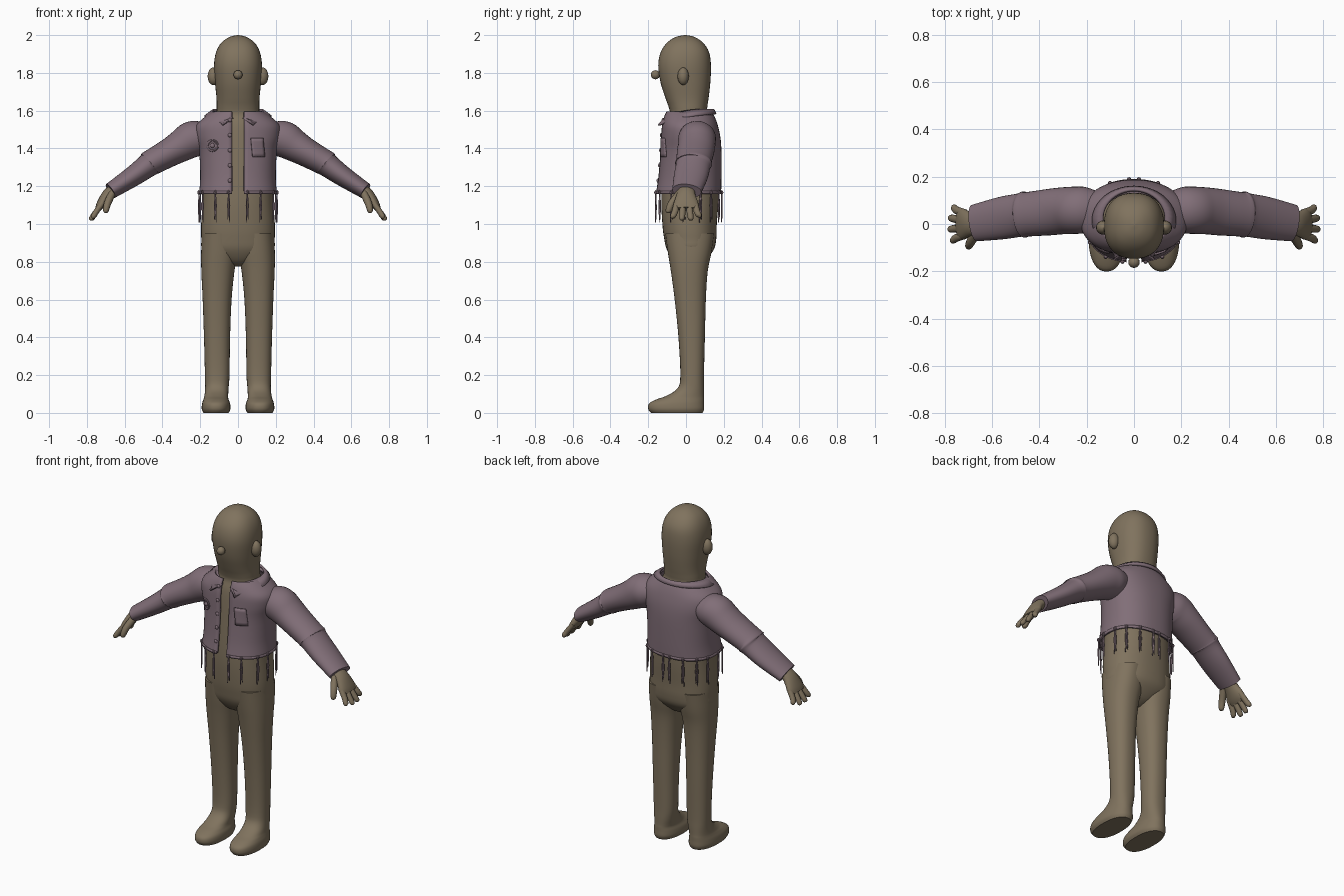
import bpy, math
from mathutils import Vector

if "Cube" in bpy.data.objects:
    bpy.data.objects.remove(bpy.data.objects["Cube"])

N = 2.3  # roundness of the body cross-sections


def material(name, rgb):
    m = bpy.data.materials.new(name)
    m.diffuse_color = (*rgb, 1)
    m.use_nodes = True
    m.node_tree.nodes["Principled BSDF"].inputs["Base Color"].default_value = m.diffuse_color
    return m


SKIN = material("olive_brown", (0.216, 0.171, 0.112))
CLOTH = material("dusty_mauve", (0.22, 0.157, 0.187))


def make(name, verts, faces, mat, mirror=False, solid=0):
    me = bpy.data.meshes.new(name)
    me.from_pydata([tuple(v) for v in verts], [], faces)
    me.materials.append(mat)
    me.shade_smooth()
    me.set_sharp_from_angle(angle=math.radians(40))
    ob = bpy.data.objects.new(name, me)
    bpy.context.collection.objects.link(ob)
    if solid:
        s = ob.modifiers.new("thickness", 'SOLIDIFY')
        s.thickness, s.offset = solid, -1
    if mirror:
        ob.modifiers.new("mirror", 'MIRROR')
    return ob


def smooth(rows, k=4):
    """Catmull-Rom interpolation through rows of numbers."""
    out = []
    for i in range(len(rows) - 1):
        p = [rows[max(0, min(len(rows) - 1, i + d))] for d in (-1, 0, 1, 2)]
        for s in range(k):
            t = s / k
            out.append([0.5 * (2 * b + (c - a) * t + (2 * a - 5 * b + 4 * c - d) * t * t
                               + (3 * b - a - 3 * c + d) * t ** 3) for a, b, c, d in zip(*p)])
    return out + [list(rows[-1])]


def power(v):
    return math.copysign(abs(v) ** (2 / N), v)


def skin_rings(rings, closed=True):
    n = len(rings[0])
    verts = [v for r in rings for v in r]
    faces = []
    for j in range(len(rings) - 1):
        for i in range(n if closed else n - 1):
            a, b = j * n + i, j * n + (i + 1) % n
            faces.append((a, b, b + n, a + n))
    if closed:
        faces += [tuple(reversed(range(n))), tuple(range(len(verts) - n, len(verts)))]
    return verts, faces


def ring(z, x0, x1, y0, y1, gap=0, n=40):
    """Rounded horizontal ring starting at the front, with an optional front gap."""
    rx, ry, cx, cy = (x1 - x0) / 2, (y1 - y0) / 2, (x0 + x1) / 2, (y0 + y1) / 2
    t0 = math.asin((gap / rx) ** (N / 2)) if gap else 0
    pts = []
    for i in range(n):
        t = t0 + (2 * math.pi - 2 * t0) * i / (n - 1 if gap else n)
        pts.append((cx + rx * power(math.sin(t)), cy - ry * power(math.cos(t)), z))
    return pts


def tube(name, rows, mat, mirror=False, n=24, k=4):
    """Limb along a path; each row is x, y, z, width radius, thickness radius."""
    rows = smooth(rows, k)
    rings = []
    for i, r in enumerate(rows):
        w = (Vector(rows[min(i + 1, len(rows) - 1)][:3]) - Vector(rows[max(i - 1, 0)][:3])).normalized()
        u = Vector((0, 1, 0))
        u = (u - w * u.dot(w)).normalized()
        v = w.cross(u)
        rings.append([Vector(r[:3]) + u * r[3] * math.cos(a) + v * r[4] * math.sin(a)
                      for a in (2 * math.pi * j / n for j in range(n))])
    return make(name, *skin_rings(rings), mat, mirror)


def ball(name, loc, size, mat, mirror=False, n=16):
    rings = []
    for j in range(n // 2 + 1):
        a = math.pi * min(max(j / (n // 2), 0.01), 0.99)
        rings.append([(loc[0] + size[0] * math.sin(a) * math.cos(b), loc[1] + size[1] * math.sin(a) * math.sin(b),
                       loc[2] - size[2] * math.cos(a)) for b in (2 * math.pi * i / n for i in range(n))])
    return make(name, *skin_rings(rings), mat, mirror)


# Torso, neck and head: z, half width, front y, back y
body = [(.775, .02, -.01, .04), (.80, .09, -.06, .09), (.86, .185, -.10, .145), (.92, .194, -.115, .16),
        (1.0, .195, -.125, .163), (1.15, .186, -.13, .172), (1.4, .185, -.112, .165), (1.52, .15, -.1, .14),
        (1.58, .117, -.085, .112), (1.62, .113, -.092, .113), (1.67, .114, -.11, .12), (1.75, .122, -.135, .129),
        (1.84, .127, -.147, .132), (1.91, .116, -.134, .122), (1.96, .088, -.1, .09), (1.99, .045, -.055, .045),
        (2.0, .004, -.008, .0)]
make("body_and_head", *skin_rings([ring(z, -w, w, f, b) for z, w, f, b in smooth(body)]), SKIN)

# Legs with feet: z, inner x, outer x, front y, back y
leg = [(0, .05, .183, -.185, .088), (.02, .04, .192, -.2, .096), (.05, .042, .19, -.195, .096),
       (.072, .05, .183, -.155, .096), (.09, .052, .178, -.105, .095), (.13, .05, .174, -.045, .095),
       (.2, .045, .175, -.03, .095), (.4, .042, .18, -.04, .1), (.6, .034, .187, -.06, .105),
       (.75, .019, .194, -.08, .115), (.85, .004, .195, -.096, .135), (.95, .004, .19, -.11, .15)]
make("leg", *skin_rings([ring(*r) for r in smooth(leg)]), SKIN, True)

# Ears and nose
ball("ear", (.13, -.015, 1.782), (.031, .03, .047), SKIN, True)
ball("nose", (0, -.162, 1.79), (.024, .024, .024), SKIN)

# Hands: palm, four fingers, thumb
tube("palm", [(.65, .005, 1.19, .042, .028), (.69, 0, 1.155, .05, .03), (.725, 0, 1.105, .066, .024),
              (.742, 0, 1.08, .058, .016)], SKIN, True)
for i, (y0, y1, x, z) in enumerate([(-.047, -.07, .77, 1.03), (-.016, -.022, .78, 1.02),
                                    (.016, .025, .778, 1.02), (.046, .07, .765, 1.035)]):
    tube(f"finger_{i + 1}", [(.715, y0, 1.115, .017, .015), (.75, (y0 + y1) / 2, 1.066, .017, .015),
                             (x - .003, y1, z + .008, .014, .013), (x + .002, y1, z, .003, .003)], SKIN, True, 12)
tube("thumb", [(.665, -.03, 1.165, .022, .02), (.69, -.075, 1.11, .02, .019), (.7, -.094, 1.068, .015, .014),
               (.702, -.097, 1.058, .003, .003)], SKIN, True, 12)

# Sleeves with a fold at the elbow and an open-looking cuff
tube("sleeve", [(.16, .062, 1.465, .08, .07), (.205, .06, 1.457, .097, .09), (.25, .058, 1.445, .1, .096),
                (.30, .056, 1.415, .099, .086), (.36, .05, 1.38, .098, .076), (.45, .041, 1.33, .094, .069),
                (.465, .04, 1.32, .098, .07), (.48, .038, 1.308, .092, .063), (.56, .025, 1.25, .09, .054),
                (.675, .004, 1.175, .078, .043)], CLOTH, True, 32)

# Jacket shell, open down the front: z, half width, front y, back y
jacket = smooth([(1.165, .206, -.16, .186), (1.25, .2, -.147, .188), (1.38, .206, -.136, .188),
                 (1.46, .225, -.132, .182), (1.52, .222, -.128, .169), (1.565, .178, -.118, .153),
                 (1.595, .137, -.105, .137)])
make("jacket", *skin_rings([ring(z, -w, w, f, b, .032, 61) for z, w, f, b in jacket], False), CLOTH, solid=.014)


def front_y(x, z):
    """Front surface of the jacket at x, z."""
    i = max(j for j in range(len(jacket) - 1) if j == 0 or jacket[j][0] <= z)
    a, b = jacket[i], jacket[i + 1]
    t = (z - a[0]) / (b[0] - a[0])
    w, f, k = (p + (q - p) * t for p, q in zip(a[1:], b[1:]))
    return (f + k) / 2 - (k - f) / 2 * (1 - (abs(x) / w) ** N) ** (1 / N)


# Folded collar: stands around the neck and drops to two points in front
M = 48
inner, outer = [], []
for i in range(M + 1):
    t = 2 * math.pi * i / M
    c = (1 + math.cos(t)) / 2      # 1 at the front, 0 at the back
    side = math.copysign(1, math.sin(t) or 1) if i < M else -1
    e = c ** 6
    xi = .137 * math.sin(t)
    xo = .18 * math.sin(t)
    inner.append((xi * (1 - e) + .033 * side * e, .02 - .128 * math.cos(t), 1.61 - .042 * c ** 3))
    outer.append((xo * (1 - e) + .088 * side * e, .008 - .154 * math.cos(t), 1.585 - .055 * c ** 2))
make("collar", *skin_rings([outer, inner], False), CLOTH, solid=.012)

# Hem band
make("hem", *skin_rings([ring(z, -.208, .208, -.163, .19, .032, 61) for z in (1.16, 1.175)], False),
     CLOTH, solid=.008)

# Buttons along one edge
for i, z in enumerate((1.55, 1.47, 1.39, 1.31, 1.23)):
    ball(f"button_{i + 1}", (-.043, front_y(-.043, z) - .002, z), (.011, .007, .011), CLOTH, n=10)

# Chest pocket plate following the jacket
G = 5
pocket = [[(x, front_y(x, z) - .008, z) for x in (.068 + .066 * i / G + .01 * (1 - j / G) for i in range(G + 1))]
          for j in range(G + 1) for z in (1.355 + .1 * j / G,)]
make("pocket", *skin_rings(pocket, False), CLOTH, solid=.009)

# Round chest badge: ring with a centre stud
rings = []
for j in range(9):
    a = 2 * math.pi * j / 8
    rings.append([((x := -.135 + (.027 + .006 * math.cos(a)) * math.cos(b)),
                   front_y(x, z := 1.415 + (.027 + .006 * math.cos(a)) * math.sin(b)) - .003 - .006 * math.sin(a), z)
                  for b in (2 * math.pi * i / 24 for i in range(25))])
make("badge_ring", *skin_rings(rings, False), CLOTH)
ball("badge_stud", (-.135, front_y(-.135, 1.415) - .003, 1.415), (.013, .008, .013), CLOTH, n=10)

# Tassels hanging around the hem: a knot and two strands each
for i, deg in enumerate((11, 32, 62, 84, 108, 130, 154, 176)):
    a = math.radians(deg)
    x, y = .208 * power(math.sin(a)), .0135 - .176 * power(math.cos(a))
    ball(f"tassel_knot_{i + 1}", (x, y, 1.167), (.009, .009, .012), CLOTH, True, 8)
    for s in (-1, 1):
        dx, dy = .005 * s * math.cos(a), .005 * s * math.sin(a)
        tube(f"tassel_strand_{i + 1}", [(x, y, 1.165, .003, .003), (x + dx, y + dy, 1.1, .004, .004),
                                        (x + dx * .5, y + dy * .5, 1.06, .004, .004),
                                        (x + dx * 1.2, y + dy * 1.2, 1.015 + .008 * s, .002, .002)],
             CLOTH, True, 6, 2)
